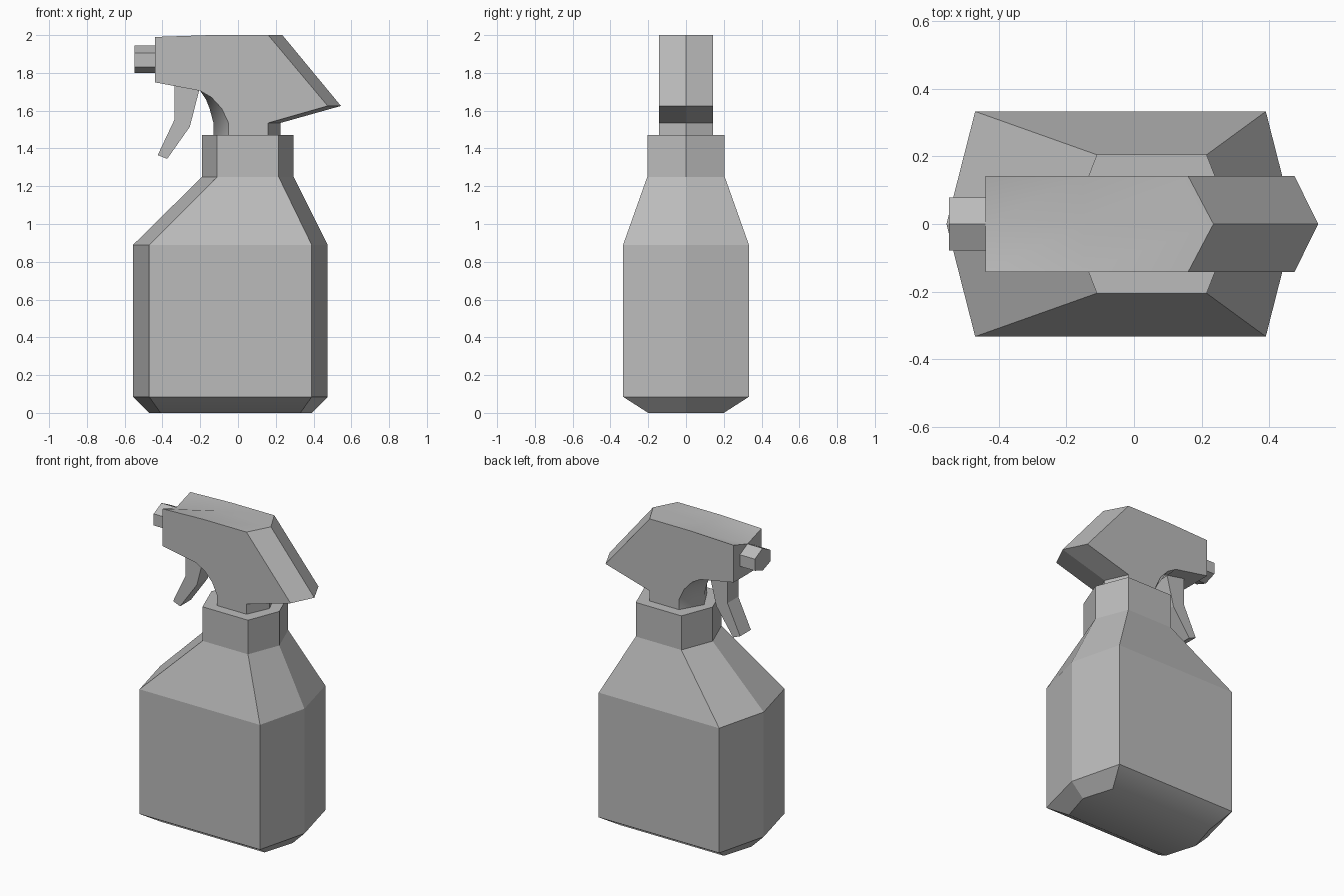
import bpy
import bmesh

if "Cube" in bpy.data.objects:
    bpy.data.objects.remove(bpy.data.objects["Cube"])

plastic = bpy.data.materials.new("grey plastic")
plastic.diffuse_color = (0.5, 0.5, 0.5, 1)
plastic.use_nodes = True
plastic.node_tree.nodes["Principled BSDF"].inputs["Base Color"].default_value = plastic.diffuse_color


def loft(name, rings, smooth=lambda face: False):
    """Skin matching closed loops of points and cap both ends."""
    bm = bmesh.new()
    loops = [[bm.verts.new(p) for p in ring] for ring in rings]
    for a, b in zip(loops, loops[1:]):
        for i in range(len(a)):
            j = (i + 1) % len(a)
            bm.faces.new((a[i], a[j], b[j], b[i]))
    bm.faces.new(loops[0])
    bm.faces.new(loops[-1])
    bmesh.ops.recalc_face_normals(bm, faces=bm.faces)
    for face in bm.faces:
        face.smooth = smooth(face)
    mesh = bpy.data.meshes.new(name)
    bm.to_mesh(mesh)
    bm.free()
    mesh.materials.append(plastic)
    obj = bpy.data.objects.new(name, mesh)
    bpy.context.collection.objects.link(obj)
    return obj


def hexagon(tip_l, flat_l, flat_r, tip_r, half, z):
    return [(tip_l, 0, z), (flat_l, -half, z), (flat_r, -half, z),
            (tip_r, 0, z), (flat_r, half, z), (flat_l, half, z)]


# Bottle: chamfered foot, straight body, sloping shoulder
loft("bottle", [
    hexagon(-0.47, -0.41, 0.33, 0.39, 0.20, 0),
    hexagon(-0.555, -0.47, 0.39, 0.475, 0.333, 0.085),
    hexagon(-0.555, -0.47, 0.39, 0.475, 0.333, 0.89),
    hexagon(-0.19, -0.11, 0.215, 0.295, 0.205, 1.25),
    hexagon(-0.19, -0.11, 0.215, 0.295, 0.205, 1.47),
], lambda f: f.normal.z < -0.8)

# Spray head: side profile and a centre profile that forms the ridges
side = [(-0.44, 1.99), (-0.15, 2.0), (0.16, 2.0), (0.475, 1.625),
        (0.16, 1.535), (0.16, 1.47), (-0.05, 1.47), (-0.05, 1.535),
        (-0.085, 1.61), (-0.14, 1.67), (-0.2, 1.705), (-0.44, 1.75)]
centre = [(-0.44, 1.945), (-0.15, 2.0), (0.235, 2.0), (0.545, 1.625),
          (0.225, 1.535), (0.225, 1.47), (-0.13, 1.47), (-0.13, 1.535),
          (-0.15, 1.61), (-0.17, 1.66), (-0.2, 1.705), (-0.44, 1.75)]


def head_smooth(face):
    c = face.calc_center_median()
    top = face.normal.z > 0.8
    throat = abs(face.normal.y) < 0.99 and -0.2 < c.x < -0.05 and 1.48 < c.z < 1.7
    return top or throat


loft("spray_head", [
    [(x, -0.142, z) for x, z in side],
    [(x, 0, z) for x, z in centre],
    [(x, 0.142, z) for x, z in side],
], head_smooth)

# Nozzle: short six-sided prism
nozzle = [(0, 1.945), (0.079, 1.905), (0.079, 1.83),
          (0, 1.80), (-0.079, 1.83), (-0.079, 1.905)]
loft("nozzle", [[(x, y, z) for y, z in nozzle] for x in (-0.547, -0.42)])

# Trigger: bent lever under the head
lever = [(-0.335, 1.74), (-0.335, 1.555), (-0.425, 1.365),
         (-0.375, 1.345), (-0.255, 1.515), (-0.205, 1.71)]
loft("trigger", [[(x, y, z) for x, z in lever] for y in (-0.055, 0.055)])
